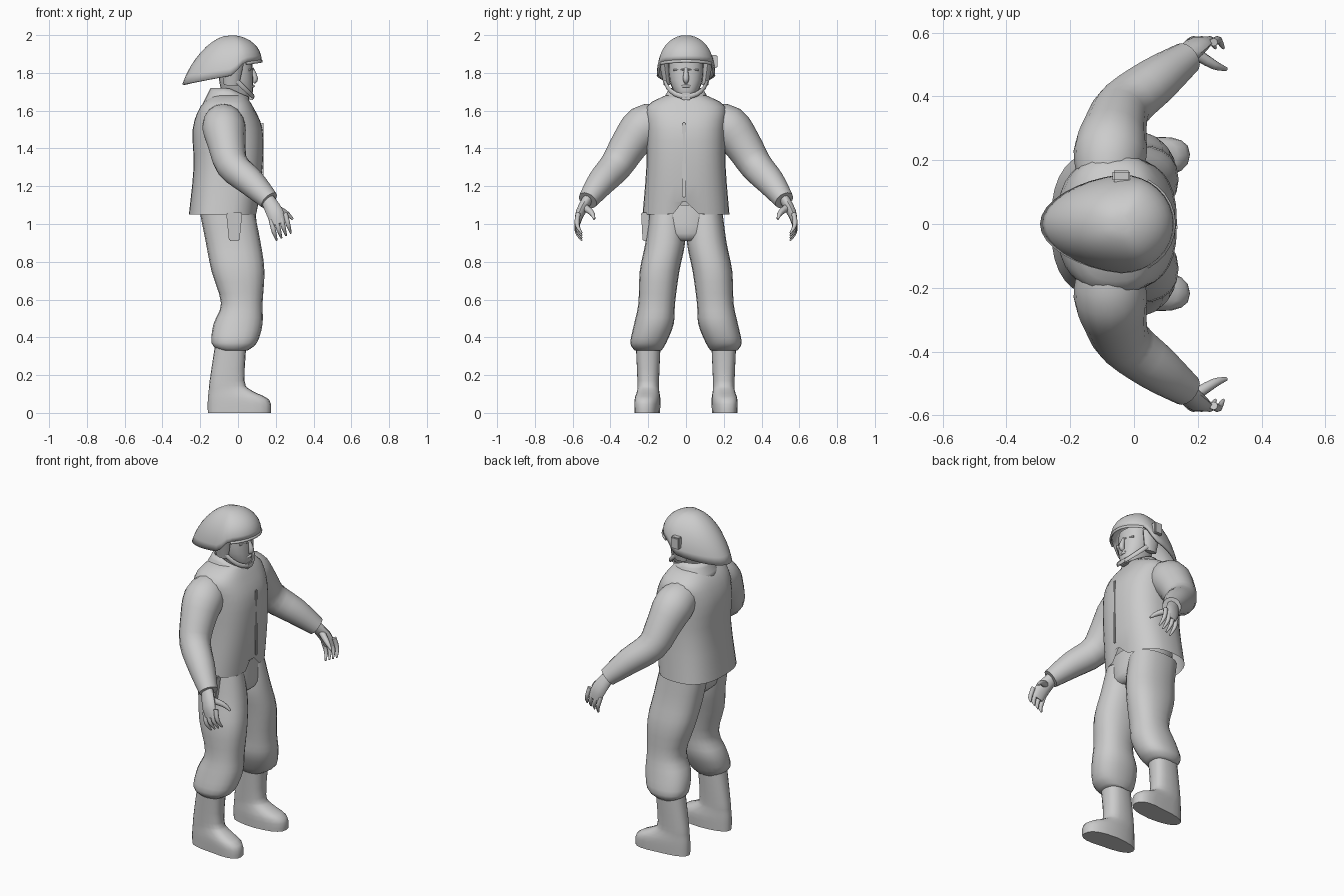
import bpy, bmesh, math
from mathutils import Vector

default_cube = bpy.data.objects.get("Cube")
if default_cube:
    bpy.data.objects.remove(default_cube, do_unlink=True)

shade = (.6, .6, .6, 1)
grey = bpy.data.materials.new("plain_grey")
grey.use_nodes = True
grey.diffuse_color = shade
grey.node_tree.nodes["Principled BSDF"].inputs["Base Color"].default_value = shade


def finish(name, bm, angle=50):
    bmesh.ops.recalc_face_normals(bm, faces=bm.faces)
    mesh = bpy.data.meshes.new(name)
    bm.to_mesh(mesh)
    bm.free()
    mesh.materials.append(grey)
    part = bpy.data.objects.new(name, mesh)
    bpy.context.collection.objects.link(part)
    bpy.ops.object.select_all(action='DESELECT')
    part.select_set(True)
    bpy.context.view_layer.objects.active = part
    bpy.ops.object.shade_smooth_by_angle(angle=math.radians(angle))
    return part


def flow(keys, steps=3):
    """Smooth curve of rings running through a few key rings."""
    keys = [Vector(key) for key in keys]
    last = len(keys) - 1
    rings = []
    for k in range(last):
        start, end = keys[k], keys[k + 1]
        leave = (end - keys[max(k - 1, 0)]) / 2
        arrive = (keys[min(k + 2, last)] - start) / 2
        for step in range(steps):
            t = step / steps
            ease = t * t * (3 - 2 * t)
            rings.append(start.lerp(end, ease) + leave * t * (1 - t) ** 2 - arrive * t * t * (1 - t))
    return rings + [keys[last]]


def loft(name, rows, open_bottom=False, open_top=False):
    bm = bmesh.new()
    rows = [[bm.verts.new(co) for co in row] for row in rows]
    sides = len(rows[0])
    for low, high in zip(rows, rows[1:]):
        for i in range(sides):
            j = (i + 1) % sides
            bm.faces.new((low[i], low[j], high[j], high[i]))
    if not open_bottom:
        bm.faces.new(rows[0])
    if not open_top:
        bm.faces.new(rows[-1])
    return finish(name, bm)


def circle(sides):
    angles = [math.tau * i / sides for i in range(sides)]
    return [(math.cos(a), math.sin(a)) for a in angles]


def squarish(value, power):
    return math.copysign(abs(value) ** (2 / power), value)


def stack(name, keys, sides=20, power=2.3, shape=None, **ends):
    """Level rings: height, back, front, sideways centre, half width."""
    rows = []
    for z, back, front, y, half in flow(keys):
        middle, depth = (front + back) / 2, (front - back) / 2
        row = [Vector((middle + depth * squarish(c, power), y + half * squarish(s, power), z))
               for c, s in circle(sides)]
        rows.append([shape(co) for co in row] if shape else row)
    return loft(name, rows, **ends)


def tube(name, keys, sides=10, wide=(1, 0, 0), steps=3):
    """Rings square to a path: position, half width along wide, half thickness."""
    rings, rows = flow(keys, steps), []
    path = [Vector(ring[:3]) for ring in rings]
    wide = Vector(wide)
    for k, ring in enumerate(rings):
        ahead = path[min(k + 1, len(path) - 1)] - path[max(k - 1, 0)]
        across = (wide - ahead * wide.dot(ahead) / ahead.length_squared).normalized()
        through = ahead.normalized().cross(across)
        rows.append([path[k] + across * ring[3] * c + through * ring[-1] * s for c, s in circle(sides)])
    return loft(name, rows)


def block(name, centre, size, taper=1.0, bevel=.005):
    bm = bmesh.new()
    bmesh.ops.create_cube(bm, size=1)
    for v in bm.verts:
        narrow = taper if v.co.z < 0 else 1
        v.co = Vector((v.co.x * size[0] * narrow, v.co.y * size[1] * narrow, v.co.z * size[2])) + Vector(centre)
    bmesh.ops.bevel(bm, geom=bm.edges[:], offset=bevel, segments=2, affect='EDGES')
    return finish(name, bm, 30)


def thicken(part, amount):
    part.modifiers.new("thickness", 'SOLIDIFY').thickness = amount


def mirrored(part, name):
    """Copy a finished left part to the right side."""
    bm = bmesh.new()
    bm.from_mesh(part.data)
    for v in bm.verts:
        v.co.y = -v.co.y
    finish(name, bm)


# Jacket: the hem is cut away at the front opening
hem_height, opening = 1.05, .07


def cut_hem(co):
    if co.z < hem_height + .01 and co.x > 0:
        co.z += .09 * max(0, 1 - abs(co.y) / opening)
    return co


stack("jacket", [(hem_height, -.26, .1, 0, .23), (1.3, -.235, .13, 0, .21), (1.5, -.24, .13, 0, .21),
                 (1.62, -.2, .08, 0, .21), (1.68, -.14, .04, 0, .11)],
      sides=32, power=2.6, shape=cut_hem, open_bottom=True)
block("front_placket", (.13, -.01, 1.34), (.012, .02, .4))


# Collar: a standing band that drops and parts at the front
def drop_collar(co):
    co.z -= .45 * max(0, co.x + .05)
    if co.x > 0 and abs(co.y) < .02:
        co.z -= .02
    return co


collar = stack("collar", [(1.63, -.19, .075, 0, .135), (1.72, -.145, .06, 0, .09)],
               sides=24, shape=drop_collar, open_bottom=True, open_top=True)
thicken(collar, .012)

# Trousers: the seat joins two legs that bag out above the boots
stack("trouser_seat", [(.91, -.1, .07, 0, .07), (.95, -.17, .1, 0, .15), (1.1, -.2, .09, 0, .19)])
leg = stack("left_trouser_leg", [
    (.33, -.1, .05, .2, .07), (.37, -.14, .1, .2, .095), (.47, -.13, .13, .17, .105),
    (.58, -.09, .13, .155, .097), (.75, -.14, .14, .14, .105), (.9, -.17, .12, .11, .105),
    (1.05, -.2, .09, .1, .095)])


# Boots: the toe widens and turns outward
def turn_toe(co):
    middle = .2
    co.y = middle + (co.y - middle) * (1 + .8 * co.x) + max(co.x, 0) * .1
    return co


boot = stack("left_boot", [(0, -.16, .175, .2, .063), (.07, -.16, .165, .2, .065), (.12, -.155, .07, .2, .06),
                           (.17, -.15, .035, .2, .06), (.37, -.12, .045, .2, .068)], power=2.5, shape=turn_toe)

# Arms
sleeve = tube("left_sleeve", [(-.085, .12, 1.55, .09), (-.075, .22, 1.515, .115), (-.06, .3, 1.42, .1),
                              (-.03, .37, 1.31, .087), (.07, .45, 1.22, .075), (.165, .52, 1.125, .053)], sides=16)
palm = tube("left_palm", [(.15, .515, 1.14, .036, .028), (.195, .56, 1.06, .045, .024),
                          (.214, .575, 1, .04, .014)], wide=(1, 0, .4))
thumb = tube("left_thumb", [(.185, .54, 1.09, .02), (.25, .5, 1.06, .015), (.29, .486, 1.026, .006)],
             sides=8, wide=(0, 1, 0))
limbs = [leg, boot, sleeve, palm, thumb]
for i, finger in enumerate(("little", "ring", "middle", "index")):
    x, z = .175 + i / 40, 1 + i / 80
    limbs.append(tube(f"left_{finger}_finger", [(x, .57, z + .02, .013), (x + .015, .577, z - .04, .012),
                                                (x + .03, .552, z - .087, .005)], sides=8))

# Helmet side padding and brows
limbs.append(tube("left_ear_pad", [(-.035, .1, 1.735, .04, .018), (-.03, .115, 1.85, .06, .028)]))
limbs.append(tube("left_brow", [(.072, 0, 1.818, .012, .008), (.055, .065, 1.816, .008, .006)], sides=8))
for part in limbs:
    mirrored(part, part.name.replace("left", "right"))

# Holster on the right hip
block("holster", (-.02, -.215, .985), (.085, .045, .15), taper=.65)

# Head and face
stack("head", [(1.6, -.1, .02, 0, .06), (1.66, -.09, .03, 0, .055), (1.685, -.085, .075, 0, .057),
               (1.76, -.1, .08, 0, .087), (1.88, -.11, .075, 0, .095)])
tube("nose", [(.074, 0, 1.825, .009), (.09, 0, 1.77, .016), (.08, 0, 1.75, .011)], sides=8, wide=(0, 1, 0))
tube("lips", [(.068, -.03, 1.728, .005), (.081, 0, 1.73, .008), (.068, .03, 1.728, .005)], sides=8)

# Chin strap: half a loop under the jaw
strap = []
for k in range(13):
    a = math.pi * k / 12
    strap.append((.1 * math.sin(a) - .02, .112 * math.cos(a), 1.77 - .095 * math.sin(a), .013, .007))
tube("chin_strap", strap, sides=8, wide=(0, 0, 1), steps=1)
block("chin_cup", (.07, 0, 1.675), (.03, .05, .035))

# Helmet: a rim raised over the face and drawn out behind, swept up to the crown
crown = Vector((-.04, 0, 2))


def rim(angle):
    c, s = math.cos(angle), math.sin(angle)
    front, back = max(c, 0), max(-c, 0)
    lift = min(2 * front, 1)
    z = 1.785 + .06 * lift * lift * (3 - 2 * lift) + .025 * front - .045 * back
    return Vector((crown.x + .165 * front - .255 * back, .155 * s * (1 - .15 * back), z))


shell = []
steps = 9
for k in range(1, steps + 1):
    t = math.pi / 2 * k / steps
    rise, row = 1 - math.cos(t), []
    for i in range(32):
        edge = rim(math.tau * i / 32) - crown
        flat = .35 * min(1, max(0, -4 * edge.x))
        reach = math.sin(t) * (1 - flat) + rise * flat
        row.append(crown + Vector((edge.x * reach, edge.y * math.sin(t), edge.z * rise)))
    shell.append(row)
helmet = loft("helmet", shell[::-1], open_bottom=True)
thicken(helmet, .012)

# Brim under the front edge, and the radio box on the left
brim = [(*(rim(math.radians(angle)) - Vector((0, 0, .008))), .008, .006) for angle in range(-60, 61, 12)]
tube("helmet_brim", brim, sides=8, wide=(0, 0, 1), steps=1)
block("radio_box", (-.04, .15, 1.86), (.055, .035, .07))
